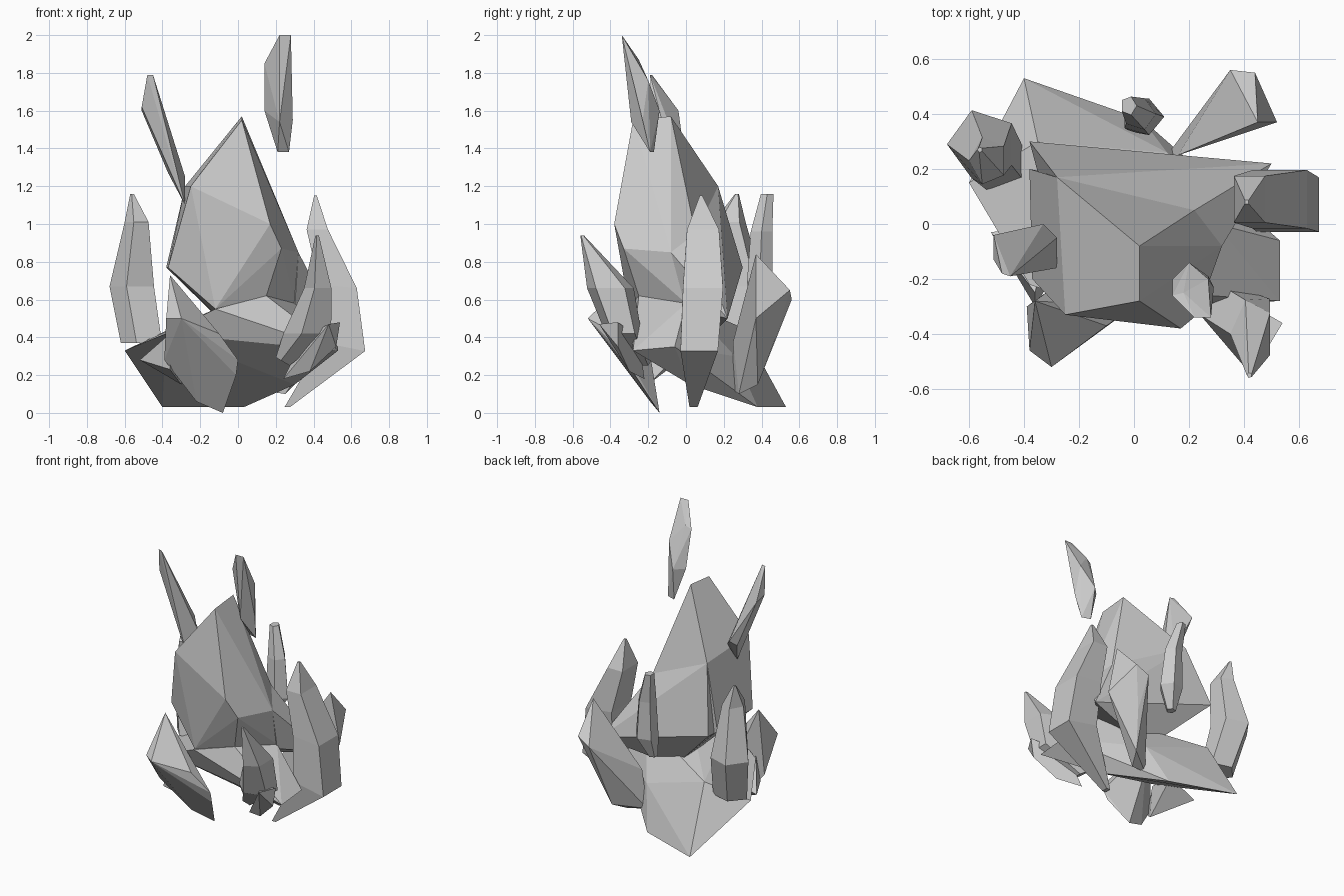
import bpy, bmesh, math


def finish(name, bm):
    bmesh.ops.recalc_face_normals(bm, faces=bm.faces)
    mesh = bpy.data.meshes.new(name)
    bm.to_mesh(mesh)
    bm.free()
    ob = bpy.data.objects.new(name, mesh)
    bpy.context.collection.objects.link(ob)
    return ob


def hull(name, points):
    """Faceted rock: convex hull of a few corner points."""
    bm = bmesh.new()
    for p in points:
        bm.verts.new(p)
    bmesh.ops.convex_hull(bm, input=bm.verts)
    loose = [v for v in bm.verts if not v.link_faces]
    bmesh.ops.delete(bm, geom=loose, context='VERTS')
    bmesh.ops.dissolve_limit(bm, angle_limit=math.radians(6),
                             verts=bm.verts, edges=bm.edges)
    return finish(name, bm)


def loft(name, stages, sides=5, turn=0.0):
    """Bent shard: stages of (x, y, z, radius x, radius y, slope of ring)."""
    bm = bmesh.new()
    rings = []
    for x, y, z, rx, ry, slope in stages:
        ring = []
        for i in range(sides):
            a = turn + math.tau * i / sides
            dx = rx * math.cos(a)
            ring.append(bm.verts.new((x + dx, y + ry * math.sin(a), z + slope * dx)))
        rings.append(ring)
    for a, b in zip(rings, rings[1:]):
        for i in range(sides):
            j = (i + 1) % sides
            bm.faces.new((a[i], a[j], b[j], b[i]))
    bm.faces.new(rings[0])
    bm.faces.new(rings[-1])
    return finish(name, bm)


# Central rock: main spire plus the ledge behind it
hull("core", [
    (0.02, -0.08, 1.57), (0.02, -0.28, 1.55), (-0.28, 0.17, 1.2),
    (-0.25, -0.33, 1.2), (0.17, -0.38, 1.0), (0.22, 0.05, 0.95),
    (0.32, -0.08, 0.85), (0.23, -0.33, 0.87), (-0.38, 0.2, 0.77),
    (-0.37, -0.2, 0.77), (-0.12, -0.3, 0.55),
    (0.15, -0.25, 0.62), (0.3, 0.0, 0.58), (0.0, 0.12, 0.4)])
hull("core_back", [
    (0.22, 0.05, 0.95), (0.5, 0.22, 0.5), (-0.38, 0.3, 0.77),
    (-0.28, 0.17, 1.2), (0.32, -0.08, 0.85), (0.3, 0.0, 0.55),
    (0.0, 0.12, 0.4), (-0.3, 0.0, 0.7)])

# Broad slanted base slab
hull("base", [
    (-0.4, 0.53, 0.03), (0.03, 0.38, 0.03), (-0.6, 0.15, 0.33),
    (-0.38, -0.22, 0.42), (-0.12, -0.31, 0.55), (0.23, -0.29, 0.42),
    (0.15, -0.25, 0.62), (0.3, 0.0, 0.58), (0.53, -0.28, 0.33),
    (0.53, -0.06, 0.35), (0.3, 0.02, 0.15), (0.12, 0.26, 0.3),
    (-0.35, 0.3, 0.45)])

# Floating shards at the top
hull("upper_left_shard", [
    (-0.48, -0.18, 1.79), (-0.45, -0.19, 1.79), (-0.51, -0.04, 1.6),
    (-0.51, -0.13, 1.62), (-0.37, -0.03, 1.27), (-0.33, 0.0, 1.3),
    (-0.28, -0.05, 1.25), (-0.28, -0.16, 1.1)])
hull("upper_right_shard", [
    (0.22, -0.34, 2.0), (0.28, -0.34, 2.0), (0.14, -0.26, 1.85),
    (0.18, -0.25, 1.87), (0.14, -0.2, 1.6), (0.27, -0.2, 1.76),
    (0.2, -0.14, 1.6), (0.21, -0.17, 1.38), (0.27, -0.19, 1.38),
    (0.29, -0.23, 1.55), (0.22, -0.29, 1.54)])

# Curved side shards
loft("right_shard", [
    (0.26, 0.04, 0.03, 0.02, 0.03, 0), (0.56, 0.07, 0.35, 0.16, 0.14, -0.2),
    (0.53, 0.09, 0.67, 0.14, 0.15, -0.1), (0.42, 0.09, 0.97, 0.08, 0.12, 0),
    (0.41, 0.08, 1.15, 0.01, 0.01, 0)], sides=4, turn=math.pi / 4)
loft("left_shard", [
    (-0.5, 0.22, 0.37, 0.12, 0.1, 0), (-0.55, 0.29, 0.67, 0.13, 0.13, 0),
    (-0.53, 0.23, 1.01, 0.07, 0.09, 0), (-0.56, 0.27, 1.16, 0.01, 0.01, 0)],
    turn=math.pi)

# Front shards
loft("front_right_shard", [
    (0.24, -0.23, 0.27, 0.04, 0.05, -0.6), (0.38, -0.33, 0.42, 0.14, 0.1, 0),
    (0.43, -0.4, 0.66, 0.08, 0.13, 0), (0.42, -0.55, 0.94, 0.01, 0.01, 0)],
    turn=math.pi)
hull("front_right_chip", [
    (0.24, -0.22, 0.18), (0.38, -0.3, 0.22), (0.52, -0.36, 0.35),
    (0.54, -0.36, 0.48), (0.48, -0.46, 0.47), (0.35, -0.25, 0.4)])
hull("front_left_shard", [
    (-0.36, -0.28, 0.73), (-0.38, -0.46, 0.5), (-0.3, -0.52, 0.5),
    (-0.1, -0.37, 0.42), (0.0, -0.3, 0.28), (-0.01, -0.27, 0.2),
    (-0.08, -0.14, 0.0), (-0.22, -0.19, 0.06), (-0.39, -0.3, 0.28),
    (-0.28, -0.22, 0.5)])
hull("left_chip", [
    (-0.52, -0.03, 0.28), (-0.36, -0.3, 0.23), (-0.3, -0.2, 0.15),
    (-0.36, -0.25, 0.42), (-0.3, 0.0, 0.35)])

# Back shards
hull("back_right_shard", [
    (0.12, 0.25, 0.12), (0.16, 0.25, 0.38), (0.35, 0.56, 0.6),
    (0.44, 0.55, 0.65), (0.52, 0.37, 0.5), (0.45, 0.37, 0.84),
    (0.36, 0.47, 0.39), (0.3, 0.38, 0.15), (0.25, 0.28, 0.1)])
loft("back_shard", [
    (0.0, 0.36, 0.56, 0.03, 0.03, 0), (0.03, 0.39, 0.7, 0.08, 0.07, 0),
    (0.02, 0.4, 0.96, 0.06, 0.06, 0), (-0.02, 0.43, 1.16, 0.03, 0.035, 0)])
